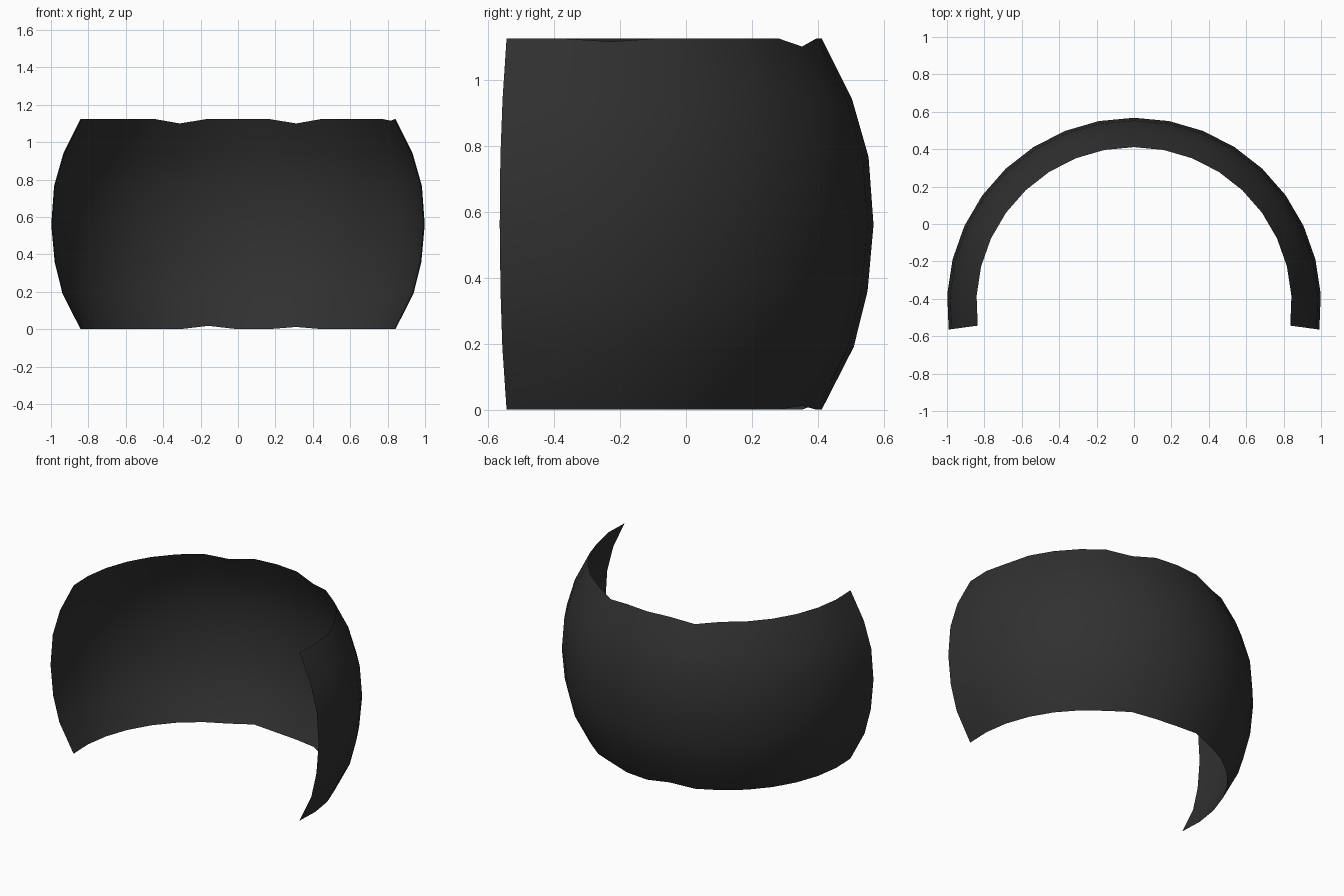
import bpy, bmesh, math

if "Cube" in bpy.data.objects:
    bpy.data.objects.remove(bpy.data.objects["Cube"])

# Barrel profile (radius, height) swept around an open arc
PROFILE = [(0.843, 0.0), (0.94, 0.19), (0.982, 0.36), (1.0, 0.56),
           (0.985, 0.765), (0.935, 0.94), (0.843, 1.125)]
CENTRE_Y = -0.432
SEGMENTS = 18
HALF_SWEEP = math.radians(97.6)
# Small nicks worn into the rims: (column, row) -> height change
NICKS = {(7, 6): -0.025, (11, 6): -0.025, (8, 0): 0.018, (11, 0): 0.012, (16, 6): -0.01}

bm = bmesh.new()
grid = []
for i in range(SEGMENTS + 1):
    a = -HALF_SWEEP + 2 * HALF_SWEEP * i / SEGMENTS
    column = []
    for j, (r, z) in enumerate(PROFILE):
        z += NICKS.get((i, j), 0)
        column.append(bm.verts.new((r * math.sin(a), CENTRE_Y + r * math.cos(a), z)))
    grid.append(column)

for i in range(SEGMENTS):
    for j in range(len(PROFILE) - 1):
        bm.faces.new((grid[i][j], grid[i][j + 1], grid[i + 1][j + 1], grid[i + 1][j]))
bmesh.ops.triangulate(bm, faces=bm.faces[:])
bm.normal_update()
# Normals face outwards
if sum(f.normal.dot(f.calc_center_median() - f.calc_center_median().project((0, 0, 1))) for f in bm.faces) < 0:
    bmesh.ops.reverse_faces(bm, faces=bm.faces[:])

mesh = bpy.data.meshes.new("curved_band")
bm.to_mesh(mesh)
bm.free()
mesh.shade_smooth()
band = bpy.data.objects.new("curved_band", mesh)
bpy.context.collection.objects.link(band)

# Dark glossy material
mat = bpy.data.materials.new("dark")
mat.diffuse_color = (0.03, 0.03, 0.03, 1)
mat.use_nodes = True
mat.node_tree.nodes["Principled BSDF"].inputs["Base Color"].default_value = mat.diffuse_color
mesh.materials.append(mat)
